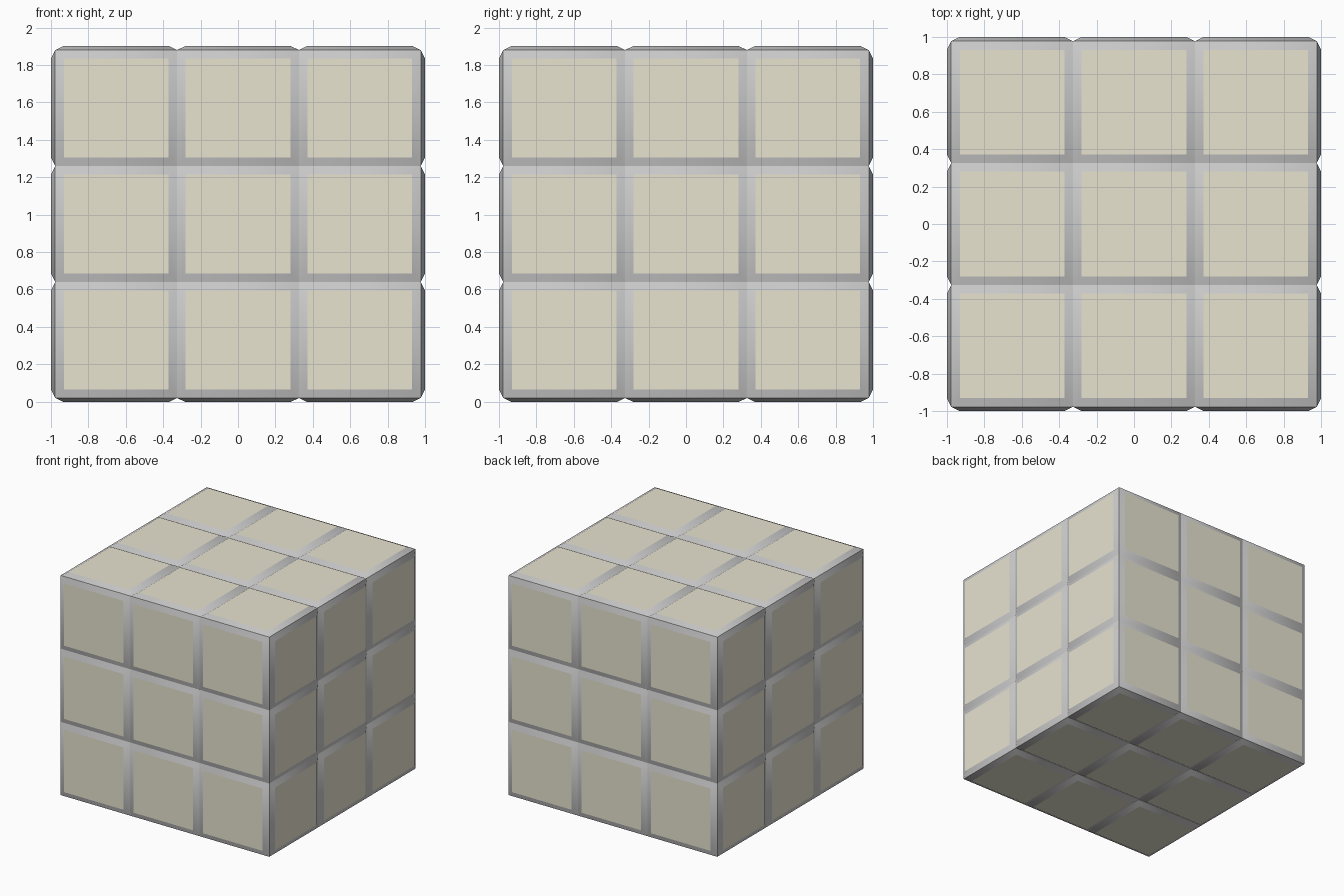
import bpy, bmesh
from mathutils import Vector

if "Cube" in bpy.data.objects:
    bpy.data.objects.remove(bpy.data.objects["Cube"])

W, H, Z0 = 1.955, 1.86, 0.02     # core cube width, height, bottom
BORDER, RAISE = 0.046, 0.0225    # sloped frame around every tile

bm = bmesh.new()

# core cube, every side split into 3 x 3 cells
bmesh.ops.create_cube(bm, size=1)
bmesh.ops.subdivide_edges(bm, edges=bm.edges[:], cuts=2, use_grid_fill=True)
bmesh.ops.scale(bm, vec=(W, W, H), verts=bm.verts)
bmesh.ops.translate(bm, vec=Vector((0, 0, Z0 + H / 2)), verts=bm.verts)
bm.normal_update()

# raised tiles with sloped frames
tiles = bm.faces[:]
seams = set(bm.edges)
bmesh.ops.inset_individual(bm, faces=tiles, thickness=BORDER, depth=RAISE,
                           use_even_offset=True)
for f in bm.faces:
    f.smooth = True
    f.material_index = 0
for f in tiles:
    f.material_index = 1

# keep seams and tile outlines crisp; only the frame corners blend
tile_set = set(tiles)
for e in bm.edges:
    on_tile = any(f in tile_set for f in e.link_faces)
    e.smooth = not (e in seams or on_tile)

mesh = bpy.data.meshes.new("puzzle_cube")
bm.to_mesh(mesh)
bm.free()

# grey frames, cream tiles
for name, col in (("frame_grey", (0.6, 0.6, 0.61, 1)),
                  ("tile_cream", (0.8, 0.77, 0.63, 1))):
    m = bpy.data.materials.new(name)
    m.diffuse_color = col
    m.use_nodes = True
    m.node_tree.nodes["Principled BSDF"].inputs["Base Color"].default_value = m.diffuse_color
    mesh.materials.append(m)

cube = bpy.data.objects.new("puzzle_cube", mesh)
bpy.context.collection.objects.link(cube)
